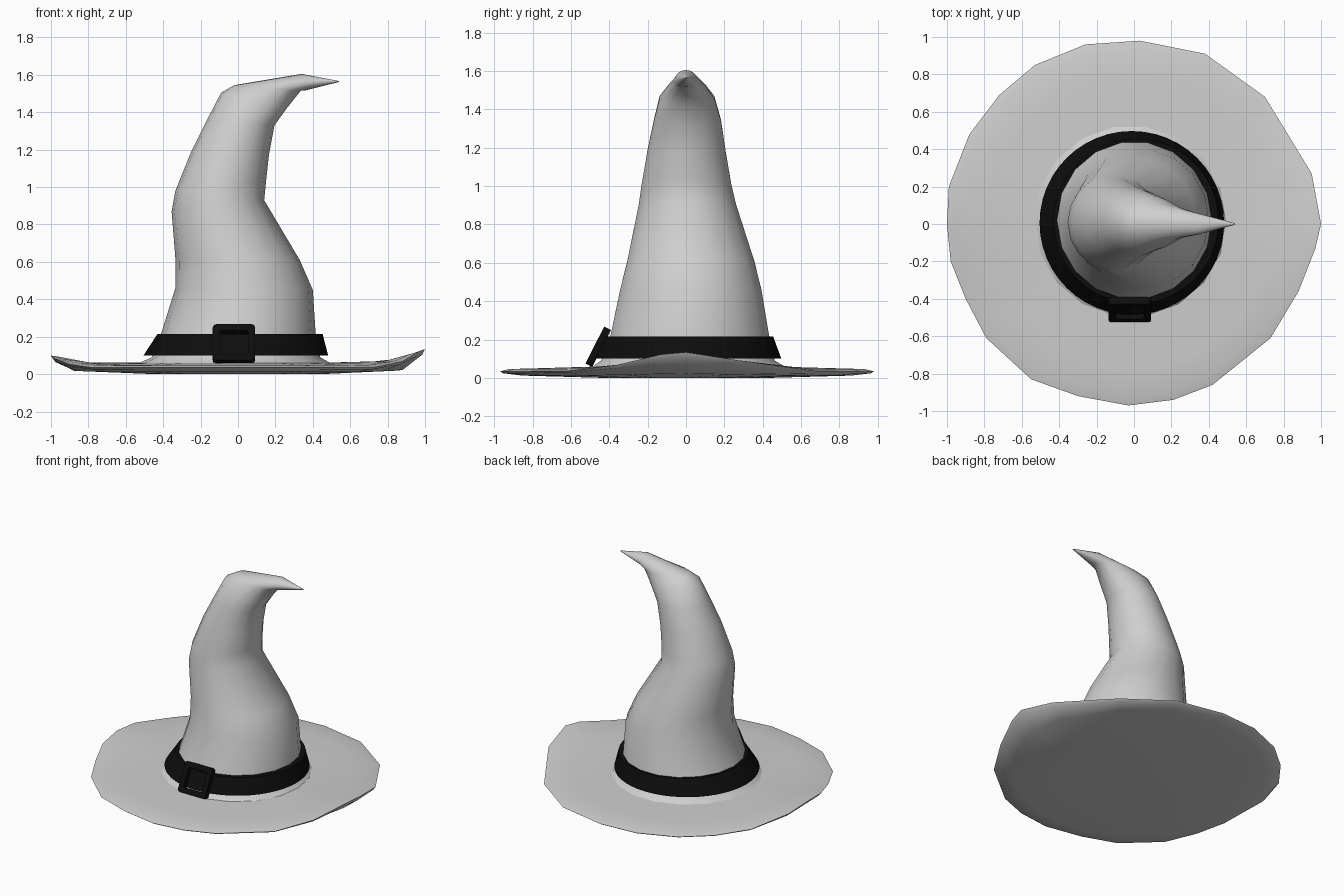
import bpy, bmesh, math
from mathutils import Vector, Matrix

cube = bpy.data.objects.get("Cube")
if cube:
    bpy.data.objects.remove(cube, do_unlink=True)


def make_material(name, value):
    mat = bpy.data.materials.new(name)
    mat.use_nodes = True
    colour = (value, value, value, 1)
    mat.diffuse_color = colour
    mat.node_tree.nodes["Principled BSDF"].inputs["Base Color"].default_value = colour
    return mat


felt = make_material("pale grey felt", 0.62)
black = make_material("black leather", 0.004)


def loft(name, rings, mat, closed=False, angle=40):
    """Skin a list of equal-length point rings; cap the ends or close the loop."""
    bm = bmesh.new()
    loops = [[bm.verts.new(p) for p in ring] for ring in rings]
    pairs = list(zip(loops, loops[1:]))
    if closed:
        pairs.append((loops[-1], loops[0]))
    else:
        bm.faces.new(loops[0])
        bm.faces.new(loops[-1])
    count = len(loops[0])
    for low, high in pairs:
        for i in range(count):
            j = (i + 1) % count
            bm.faces.new((low[i], low[j], high[j], high[i]))
    bmesh.ops.remove_doubles(bm, verts=bm.verts, dist=0.0005)
    bmesh.ops.recalc_face_normals(bm, faces=bm.faces)
    mesh = bpy.data.meshes.new(name)
    bm.to_mesh(mesh)
    bm.free()
    obj = bpy.data.objects.new(name, mesh)
    bpy.context.collection.objects.link(obj)
    mesh.materials.append(mat)
    bpy.ops.object.select_all(action="DESELECT")
    obj.select_set(True)
    bpy.context.view_layer.objects.active = obj
    bpy.ops.object.shade_smooth_by_angle(angle=math.radians(angle))
    return obj


def ellipse_ring(left, right, front, back, sides):
    """Ring through a left and right (x, z) point, reaching from front to back in y."""
    a, b = Vector((left[0], 0, left[1])), Vector((right[0], 0, right[1]))
    middle = (a + b) / 2 + Vector((0, (front + back) / 2, 0))
    reach, depth = (b - a) / 2, Vector((0, (back - front) / 2, 0))
    angles = [math.tau * i / sides for i in range(sides)]
    return [middle + reach * math.cos(t) + depth * math.sin(t) for t in angles]


# Brim: uneven outline, curled up at the left and right
outline = [(1, 0), (.95, .27), (.7, .68), (.38, .91), (.03, .98), (-.26, .96),
           (-.53, .85), (-.72, .69), (-.88, .48), (-.99, .2), (-1, 0), (-.98, -.2),
           (-.9, -.4), (-.79, -.61), (-.55, -.83), (-.3, -.92), (-.03, -.97),
           (.21, -.94), (.42, -.86), (.73, -.61), (.88, -.36), (.97, -.13)]


def brim_ring(scale, height, curl):
    ring = []
    for x, y in outline:
        side = abs(x) / math.hypot(x, y)
        lift = (0.1 if x > 0 else 0.065) * side ** 14
        ring.append((x * scale, y * scale, height + curl * lift))
    return ring


loft("brim", [brim_ring(0.45, 0, 0), brim_ring(0.88, 0.012, 0.1),
              brim_ring(0.985, 0.024, 0.8), brim_ring(1, 0.034, 1),
              brim_ring(0.95, 0.046, 0.7), brim_ring(0.8, 0.05, 0.2),
              brim_ring(0.45, 0.06, 0)], felt)

# Crown: flared foot, lean to the right, then a bent tip pointing to the left side
sections = [((-.54, .055), (.5, .055), -.5, .53),
            ((-.46, .09), (.44, .09), -.45, .47),
            ((-.41, .22), (.415, .22), -.4, .44),
            ((-.335, .46), (.4, .45), -.35, .4),
            ((-.335, .62), (.33, .61), -.31, .36),
            ((-.355, .87), (.14, .93), -.25, .265),
            ((-.335, .98), (.15, 1.03), -.235, .24),
            ((-.25, 1.19), (.165, 1.17), -.205, .21),
            ((-.165, 1.36), (.195, 1.33), -.17, .185),
            ((-.09, 1.505), (.26, 1.42), -.14, .15),
            ((-.02, 1.545), (.335, 1.515), -.09, .1),
            ((.34, 1.605), (.36, 1.517), -.055, .055),
            ((.54, 1.567), (.541, 1.562), -.004, .004)]
loft("crown", [ellipse_ring(*s, 18) for s in sections], felt, angle=55)

# Hat band: sloping ring with a hidden inner wall
band = [((-.505, .1), (.482, .1), -.485, .497),
        ((-.43, .215), (.452, .215), -.425, .455),
        ((-.4, .215), (.4, .215), -.385, .425),
        ((-.4, .1), (.4, .1), -.38, .41)]
loft("hat_band", [ellipse_ring(*s, 48) for s in band], black, closed=True)


# Buckle: open frame with rounded corners, leaning with the band
def rounded_square(half_x, half_z, radius, y):
    ring = []
    for corner in range(4):
        sx = 1 if corner in (0, 3) else -1
        sz = 1 if corner < 2 else -1
        for step in range(4):
            t = math.pi / 2 * (corner + step / 3)
            ring.append((sx * (half_x - radius) + radius * math.cos(t), y,
                         sz * (half_z - radius) + radius * math.sin(t)))
    return ring


frame = [rounded_square(.113, .108, .02, -.02), rounded_square(.113, .108, .02, .02),
         rounded_square(.075, .07, .008, .02), rounded_square(.075, .07, .008, -.02)]
buckle = loft("buckle", frame, black, closed=True)
buckle.matrix_world = (Matrix.Translation((-.022, -.458, .162))
                       @ Matrix.Rotation(math.radians(-27), 4, "X"))
